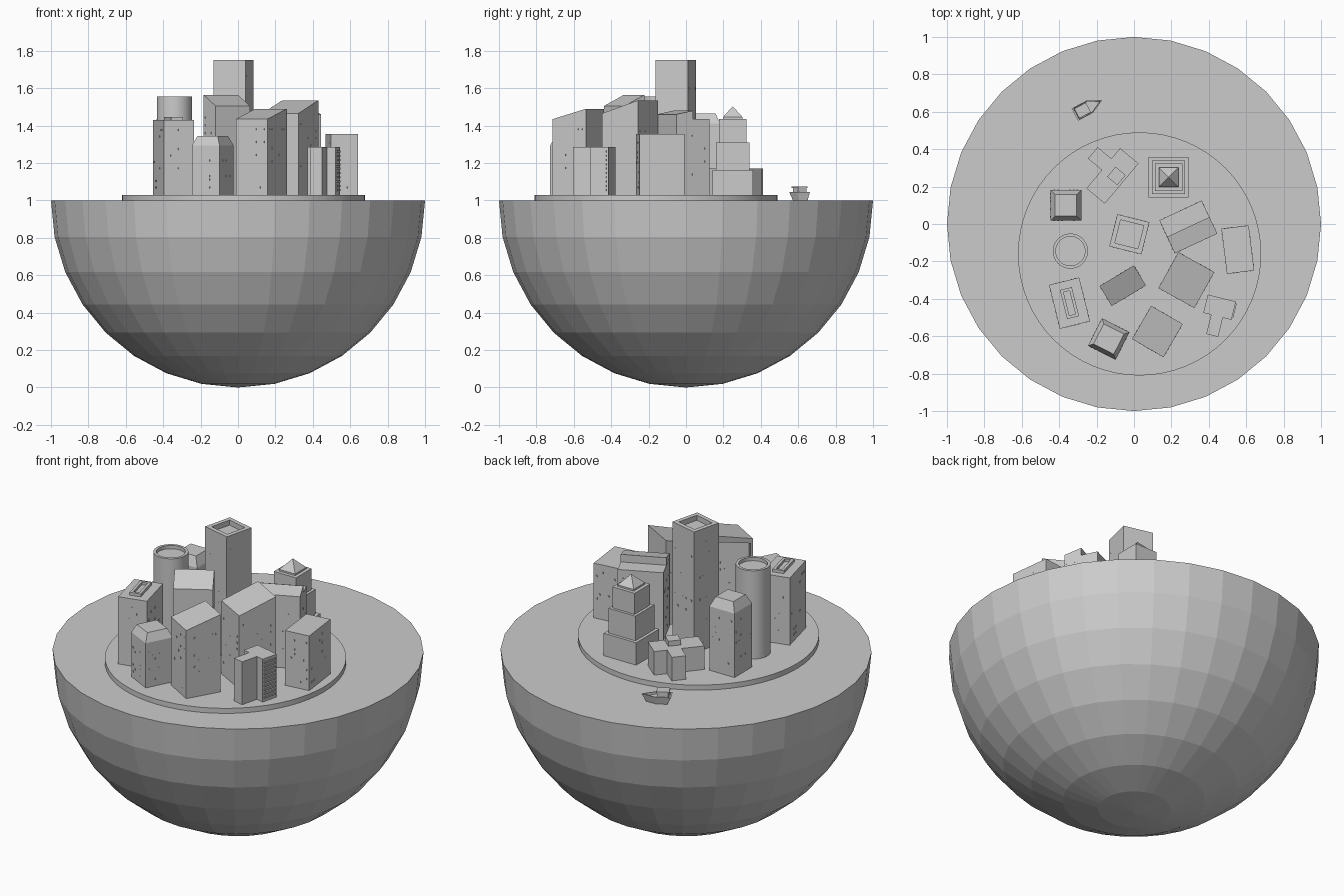
import bpy, bmesh, math, random
from mathutils import Matrix, Vector

random.seed(4)
if "Cube" in bpy.data.objects:
    bpy.data.objects.remove(bpy.data.objects["Cube"], do_unlink=True)

GREY = (0.6, 0.6, 0.6, 1)
mat = bpy.data.materials.new("plain grey")
mat.use_nodes = True
mat.diffuse_color = GREY
mat.node_tree.nodes["Principled BSDF"].inputs["Base Color"].default_value = GREY
GROUND = 1.03


def finish(name, bm, x=0, y=0, turn=0, smooth=False):
    bmesh.ops.recalc_face_normals(bm, faces=bm.faces)
    me = bpy.data.meshes.new(name)
    bm.to_mesh(me)
    bm.free()
    me.materials.append(mat)
    ob = bpy.data.objects.new(name, me)
    ob.location = (x, y, 0)
    ob.rotation_euler.z = math.radians(turn)
    bpy.context.collection.objects.link(ob)
    if smooth:
        bpy.ops.object.select_all(action="DESELECT")
        ob.select_set(True)
        bpy.context.view_layer.objects.active = ob
        bpy.ops.object.shade_smooth_by_angle(angle=math.radians(30))
    return ob


def loft(name, rings, x=0, y=0, turn=0, smooth=False, drop=0):
    """Skin a stack of point rings; drop lowers the front edge of the top."""
    bm = bmesh.new()
    loops = [[bm.verts.new(p) for p in ring] for ring in rings]
    for a, b in zip(loops, loops[1:]):
        for i in range(len(a)):
            j = (i + 1) % len(a)
            bm.faces.new((a[i], a[j], b[j], b[i]))
    bm.faces.new(loops[0][::-1])
    bm.faces.new(loops[-1])
    for v in loops[-1]:
        if v.co.y < 0:
            v.co.z -= drop
    return finish(name, bm, x, y, turn, smooth)


def rect(w, d, z):
    return [(sx * w / 2, sy * d / 2, z) for sx, sy in ((-1, -1), (1, -1), (1, 1), (-1, 1))]


def circle(r, z, n=48):
    return [(r * math.cos(math.tau * i / n), r * math.sin(math.tau * i / n), z) for i in range(n)]


def windows(name, x, y, turn, w, d, top, count=9):
    """Small thin window plates scattered in rows on all four walls."""
    bm = bmesh.new()
    for side in range(4):
        width, depth = (w, d) if side % 2 == 0 else (d, w)
        spin = Matrix.Rotation(side * math.pi / 2, 4, "Z")
        for _ in range(count):
            col = random.randint(-3, 3) / 8 * width
            z = GROUND + 0.04 + random.randint(0, 9) / 10 * (top - GROUND - 0.06)
            place = Matrix.Translation((col, -depth / 2, z)) @ Matrix.Diagonal((0.008, 0.004, 0.01, 1))
            bmesh.ops.create_cube(bm, size=1, matrix=spin @ place)
    finish(name + "_windows", bm, x, y, turn)


def tower(name, x, y, turn, w, d, top, rim=(), base=GROUND, drop=0, lit=True):
    """Rectangular tower; rim lists (inset, height) levels above the wall top."""
    rings = [rect(w, d, base), rect(w, d, top)]
    rings += [rect(w - 2 * i, d - 2 * i, z) for i, z in rim]
    loft(name, rings, x, y, turn, drop=drop)
    if lit:
        windows(name, x, y, turn, w, d, top - drop)


# Half-ball base
steps = [math.pi / 16 * k for k in range(1, 9)]
loft("half_ball_base", [circle(math.sin(a), 1 - math.cos(a), 32) for a in steps])
bm = bmesh.new()
cap = [bm.verts.new(p) for p in circle(math.sin(steps[0]), 1 - math.cos(steps[0]), 32)]
tip = bm.verts.new((0, 0, 0))
for i in range(32):
    bm.faces.new((cap[i], tip, cap[(i + 1) % 32]))
finish("half_ball_tip", bm)

# Island
loft("island", [circle(0.65, 0.99, 64), circle(0.65, GROUND, 64)], 0.03, -0.16, smooth=True)

# Tall tower with sunken roof
tower("tall_tower", -0.025, -0.055, -14, 0.177, 0.177, 1.75,
      [(0.025, 1.75), (0.025, 1.72)])

# Round tower with sunken roof
loft("round_tower", [circle(0.094, GROUND), circle(0.094, 1.555),
                     circle(0.078, 1.555), circle(0.078, 1.535)], -0.34, -0.145, smooth=True)

# Towers with bevelled roofs
tower("bevelled_tower_back", -0.364, 0.1, 0, 0.165, 0.165, 1.41, [(0.025, 1.465)])
tower("bevelled_tower_front", -0.135, -0.615, -27, 0.165, 0.165, 1.295, [(0.022, 1.345)])

# Towers with slanted roofs
tower("slanted_tower_middle", -0.06, -0.33, 31, 0.214, 0.125, 1.565, drop=0.06)
tower("slanted_tower_right", 0.28, -0.3, -29, 0.22, 0.22, 1.535, drop=0.07)
tower("slanted_tower_front", 0.125, -0.575, -30, 0.195, 0.205, 1.49, drop=0.055)

# Block with a roof hatch
tower("hatch_block", -0.345, -0.423, 14, 0.166, 0.241, 1.43)
tower("roof_hatch", -0.345, -0.423, 14, 0.065, 0.16, 1.447,
      [(0.016, 1.447), (0.016, 1.432)], base=1.42, lit=False)

# Split-level block
tower("split_block_low", 0.29, -0.016, 25, 0.25, 0.195, 1.435)
tower("split_block_high", 0.311, -0.06, 25, 0.25, 0.098, 1.48, base=1.4, drop=0.02, lit=False)

# Plain block
tower("plain_block", 0.555, -0.137, 7, 0.147, 0.243, 1.355)

# T-shaped block with balconies on its end wall
tower("t_block_bar", 0.458, -0.445, -14, 0.155, 0.1, 1.285, lit=False)
tower("t_block_stem", 0.432, -0.54, -14, 0.065, 0.115, 1.285, lit=False)
bm = bmesh.new()
for k in range(10):
    shape = Matrix.Diagonal((0.012, 0.08, 0.01, 1))
    bmesh.ops.create_cube(bm, size=1, matrix=Matrix.Translation((0.0775, 0, 1.055 + 0.023 * k)) @ shape)
finish("balconies", bm, 0.458, -0.445, -14)

# Low winged building
tower("winged_hall", -0.115, 0.257, 50, 0.28, 0.128, 1.17, lit=False)
tower("hall_wing", -0.178, 0.345, 50, 0.08, 0.11, 1.17, lit=False)
tower("hall_roof_box", -0.094, 0.257, 50, 0.07, 0.07, 1.2, base=1.15, lit=False)

# Stepped tower with pyramid top
floor = GROUND
for name, size, top in (("lower", 0.214, 1.163), ("middle", 0.178, 1.31), ("upper", 0.146, 1.435)):
    tower("stepped_tower_" + name, 0.185, 0.25, 0, size, size, top, base=floor, lit=False)
    floor = top
tower("pyramid_roof", 0.185, 0.25, 0, 0.105, 0.105, 1.445, [(0.052, 1.503)], base=1.43, lit=False)


# Boat with pointed bow, low gunwale and cabin
def hull(s, z):
    half = [(-0.075, 0.037), (0.015, 0.037)]
    pts = half + [(0.09, 0)] + [(px, -py) for px, py in reversed(half)]
    return [(px * s, py * s, z) for px, py in reversed(pts)]


loft("boat_hull", [hull(0.7, 0.998), hull(1, 1.045), hull(0.88, 1.045), hull(0.85, 1.032)],
     -0.25, 0.62, 28)
tower("boat_cabin", -0.275, 0.607, 28, 0.06, 0.05, 1.066, base=1.02, lit=False)
tower("boat_cabin_roof", -0.275, 0.607, 28, 0.07, 0.058, 1.074, base=1.066, lit=False)
